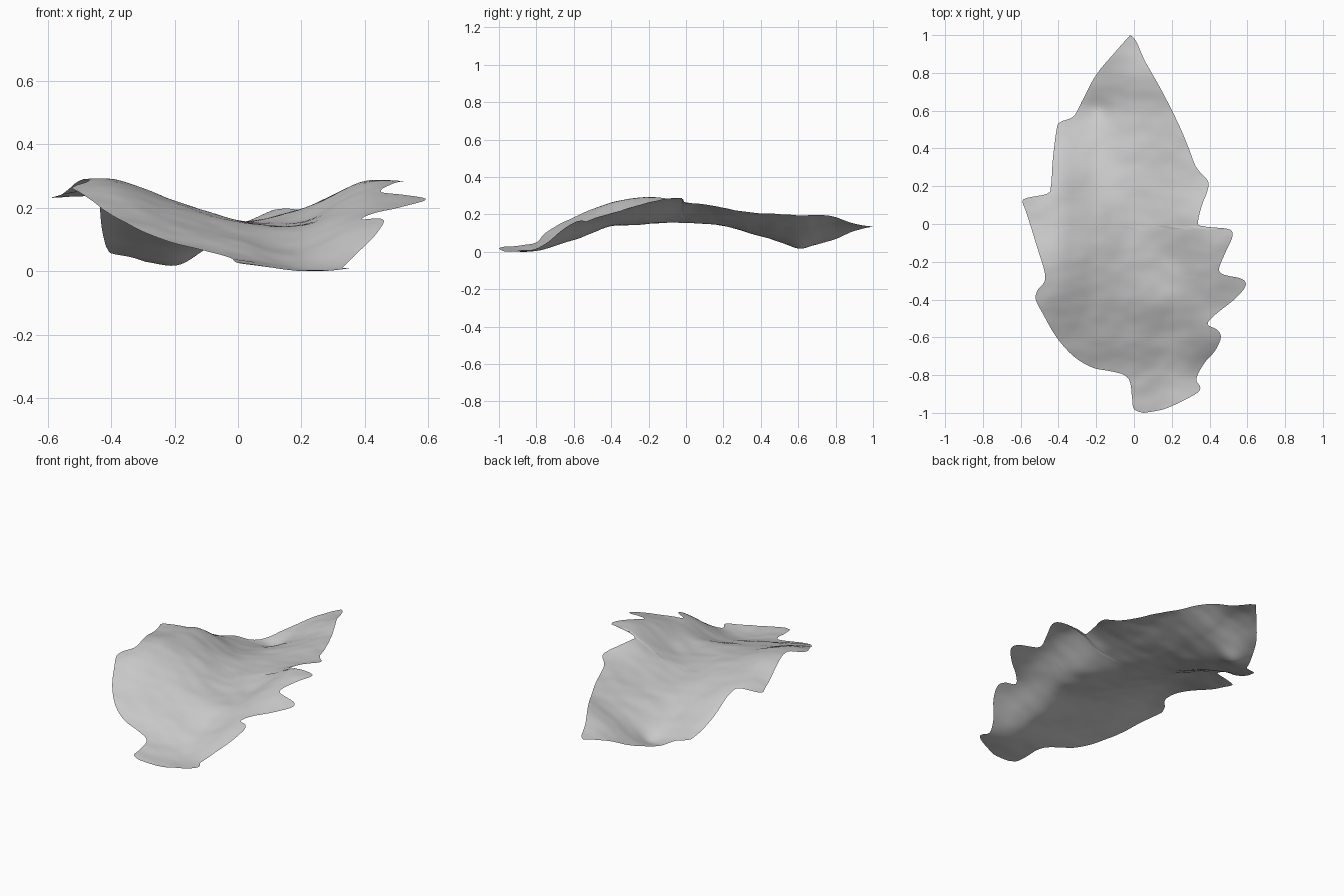
import bpy
import bmesh
import math
from mathutils import Vector, noise

ROWS, COLS = 260, 48

cube = bpy.data.objects.get("Cube")
if cube:
    bpy.data.objects.remove(cube, do_unlink=True)

# Leaf margins from base to tip, (x, y) in hundredths
LEFT_MARGIN = [
    (5, -100), (0, -98), (-1, -92), (-2, -84), (-5, -80), (-12, -78), (-22, -76),
    (-32, -70), (-41, -60), (-48, -48), (-52, -40), (-51, -35), (-47, -28),
    (-52, -10), (-57, 6), (-59, 12), (-56, 14), (-46, 16), (-44, 20), (-43, 34),
    (-41, 50), (-39, 54), (-32, 57), (-27, 66), (-20, 79), (-10, 91), (-2, 100)]
RIGHT_MARGIN = [
    (5, -100), (16, -98), (27, -93), (34, -89), (35, -86), (33, -82), (37, -74),
    (43, -67), (46, -60), (44, -56), (39, -53), (43, -48), (53, -40), (59, -33),
    (57, -29), (48, -27), (45, -24), (48, -16), (52, -7), (51, -3), (45, -2),
    (35, -1), (34, 2), (36, 10), (39, 18), (39, 23), (33, 30), (29, 40), (24, 52),
    (15, 70), (6, 86), (1, 97), (-2, 100)]

# Blade heights in thousandths: rows run base to tip, columns run right to left side
HEIGHTS = [
    (100, 70, 50, 30, 10, 20, 30),
    (170, 130, 85, 50, 13, 35, 65),
    (220, 188, 150, 105, 72, 150, 172),
    (265, 264, 205, 158, 145, 205, 215),
    (287, 300, 228, 170, 164, 266, 262),
    (247, 270, 210, 162, 205, 290, 285),
    (222, 228, 154, 152, 198, 242, 250),
    (108, 112, 90, 142, 198, 225, 230),
    (50, 47, 50, 130, 202, 215, 215),
    (50, 55, 74, 154, 224, 215, 210),
    (100, 100, 110, 142, 170, 190, 200)]


def spline(values, t):
    """Smooth curve through evenly spaced values, t counted in steps."""
    last = len(values) - 1
    t = min(max(t, 0), last)
    i = min(int(t), last - 1)
    f = t - i
    a, b, c, d = (values[min(max(k, 0), last)] for k in range(i - 1, i + 3))
    return b + f / 2 * (c - a + f * (2 * a - 5 * b + 4 * c - d + f * (3 * (b - c) + d - a)))


def margin_curve(points, per_span=10):
    """Dense margin samples as (y, x), sorted by y."""
    xs, ys = zip(*points)
    count = (len(points) - 1) * per_span
    return sorted((spline(ys, k / per_span) / 100, spline(xs, k / per_span) / 100)
                  for k in range(count + 1))


def margin_x(curve, y):
    for (y0, x0), (y1, x1) in zip(curve, curve[1:]):
        if y0 <= y <= y1:
            return x0 + (x1 - x0) * (y - y0) / max(y1 - y0, 1e-6)
    return curve[-1][1] if y > 0 else curve[0][1]


def blade_height(x, y):
    u = (x + 0.6) / 0.2
    z = spline([spline(row, u) for row in HEIGHTS], (y + 1) * 5) / 1000
    # Small hollow near the tip
    z -= 0.023 * math.exp(-((x + 0.19) ** 2 + (y - 0.61) ** 2) / 0.006)
    # Fine wrinkles
    z += 0.004 * noise.noise(Vector((x * 5, y * 7, 0.3)))
    z += 0.003 * noise.noise(Vector((x * 11, y * 14, 5)))
    return z


# Leaf blade: a curled sheet stretched between the two margins
left, right = margin_curve(LEFT_MARGIN), margin_curve(RIGHT_MARGIN)
bm = bmesh.new()
grid = []
for r in range(ROWS + 1):
    y = -1 + 2 * r / ROWS
    x0, x1 = margin_x(left, y), margin_x(right, y)
    row = []
    for c in range(COLS + 1):
        x = x0 + (x1 - x0) * c / COLS
        row.append(bm.verts.new((x, y, blade_height(x, y))))
    grid.append(row)
for lower, upper in zip(grid, grid[1:]):
    for c in range(COLS):
        bm.faces.new((lower[c], lower[c + 1], upper[c + 1], upper[c]))
bmesh.ops.remove_doubles(bm, verts=bm.verts, dist=0.0002)
base = min(v.co.z for v in bm.verts)
bmesh.ops.translate(bm, verts=bm.verts, vec=(0, 0, -base))

mesh = bpy.data.meshes.new("leaf_blade")
bm.to_mesh(mesh)
bm.free()
leaf = bpy.data.objects.new("leaf_blade", mesh)
bpy.context.collection.objects.link(leaf)
for face in mesh.polygons:
    face.use_smooth = True

# Plain grey
grey = bpy.data.materials.new("light_grey")
grey.use_nodes = True
colour = (0.6, 0.6, 0.6, 1)
grey.diffuse_color = colour
grey.node_tree.nodes["Principled BSDF"].inputs["Base Color"].default_value = colour
mesh.materials.append(grey)
